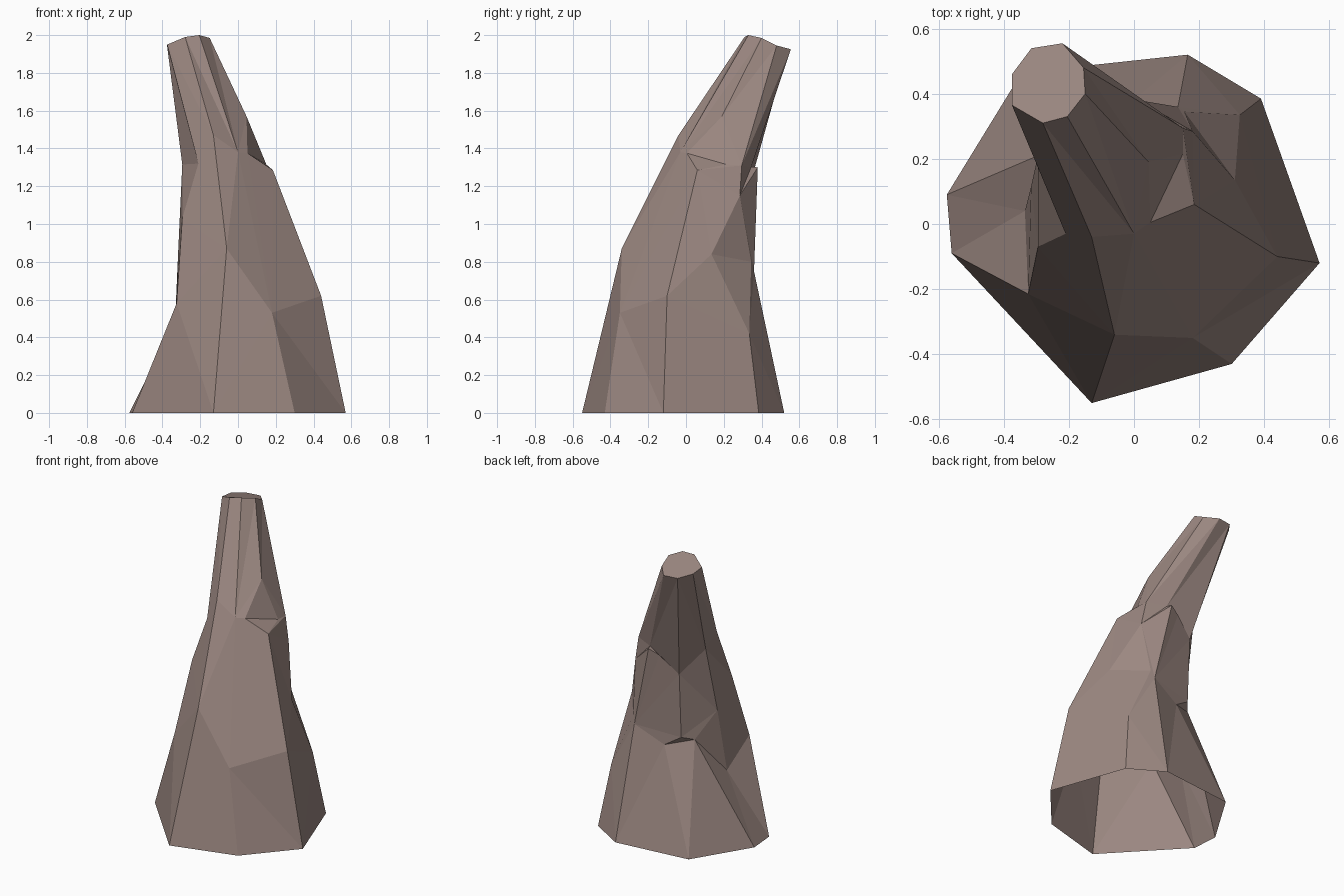
import bpy
import bmesh

default_cube = bpy.data.objects.get("Cube")
if default_cube:
    bpy.data.objects.remove(default_cube, do_unlink=True)

bm = bmesh.new()


def line(*points):
    """Create a polyline of vertices running up the rock."""
    return [bm.verts.new(p) for p in points]


def panel(left, right):
    """Zip two upward polylines together with triangles, lowest point first."""
    i = j = 0
    while i < len(left) - 1 or j < len(right) - 1:
        step_left = j == len(right) - 1 or (
            i < len(left) - 1 and left[i + 1].co.z < right[j + 1].co.z)
        if step_left:
            bm.faces.new((left[i], right[j], left[i + 1]))
            i += 1
        else:
            bm.faces.new((left[i], right[j], right[j + 1]))
            j += 1


# Ridges running from the foot to the broken tip, counter-clockwise from the front
front = line((-.13, -.55, 0), (-.06, -.34, .87), (-.13, -.04, 1.47), (-.28, .31, 1.99))
front_left = line((.30, -.43, 0), (.18, -.35, .53), (0, -.03, 1.38), (-.205, .33, 2))
left = line((.57, -.12, 0), (.44, -.10, .62), (.185, .06, 1.285),
            (.05, .005, 1.375), (.045, .19, 1.57), (-.15, .40, 1.985))
back_left = line((.39, .385, 0), (.325, .335, .42), (.31, .135, .84),
                 (.18, .285, 1.15), (.15, .295, 1.31), (-.155, .48, 1.945))
back = line((.165, .52, 0), (.135, .36, .75), (.015, .38, 1.30),
            (.028, .345, 1.302), (-.22, .555, 1.925))
back_right = line((-.345, .465, 0), (-.232, .237, .695), (-.176, .303, .72),
                  (-.176, .324, 1.155), (-.315, .54, 1.925))
right = line((-.575, .09, 0), (-.335, .04, .44), (-.316, .115, .87),
             (-.295, .21, 1.315), (-.375, .46, 1.94))
front_right = line((-.56, -.09, 0), (-.325, -.215, .58), (-.295, -.07, 1.03),
                   (-.21, -.03, 1.32), (-.375, .365, 1.95))

# Single points of the chipped ledges
left_chip, side_dent, low_chip, high_chip = line(
    (.15, .215, 1.315), (.155, .345, .80), (-.066, .326, .65), (-.052, .358, 1.265))

# Unbroken panels across the front and right
panel(front, front_left)
panel(front_left, left)
panel(right, front_right)
panel(front_right, front)

# Left panel with its chipped shoulder
foot, knee, shoulder, chip, neck, tip = left
b_foot, b_knee, b_bulge, b_waist, b_neck, b_tip = back_left
panel([foot, knee], [b_foot, b_knee, b_bulge])
panel([b_bulge], [b_knee, side_dent, b_waist])
panel([knee, shoulder], [b_bulge])
panel([shoulder, left_chip], [b_bulge, b_waist, b_neck])
panel([chip], [shoulder, left_chip])
panel([chip, neck], [left_chip])
panel([neck, tip], [left_chip, b_neck, b_tip])

# Back left panel
panel([b_foot, b_knee, side_dent], back[:2])
panel([side_dent, b_waist, b_neck, b_tip], back[1:])

# Back panel with a low and a high ledge
foot, knee, ledge, notch, tip = back
r_foot, r_knee, r_ledge, r_waist, r_tip = back_right
panel([foot, knee], [r_foot, low_chip])
panel([low_chip], [r_foot, r_knee, r_ledge])
panel([knee, ledge], [low_chip, r_ledge, r_waist, high_chip])
panel([ledge], [high_chip, notch])
panel([notch, tip], [high_chip, r_waist, r_tip])

# Back right panel
panel([r_foot, r_knee], right[:1])
panel([r_knee], right[:3])
panel(back_right[1:], right[2:])

# Flat broken tip; the foot stays open
ridges = [front, front_left, left, back_left, back, back_right, right, front_right]
bm.faces.new([ridge[-1] for ridge in ridges])

mesh = bpy.data.meshes.new("rock_spire")
bm.to_mesh(mesh)
bm.free()
rock = bpy.data.objects.new("rock_spire", mesh)
bpy.context.collection.objects.link(rock)

# Stone colour
stone = bpy.data.materials.new("warm_grey_stone")
stone.use_nodes = True
colour = (.33, .245, .22, 1)
stone.diffuse_color = colour
stone.node_tree.nodes["Principled BSDF"].inputs["Base Color"].default_value = colour
mesh.materials.append(stone)
